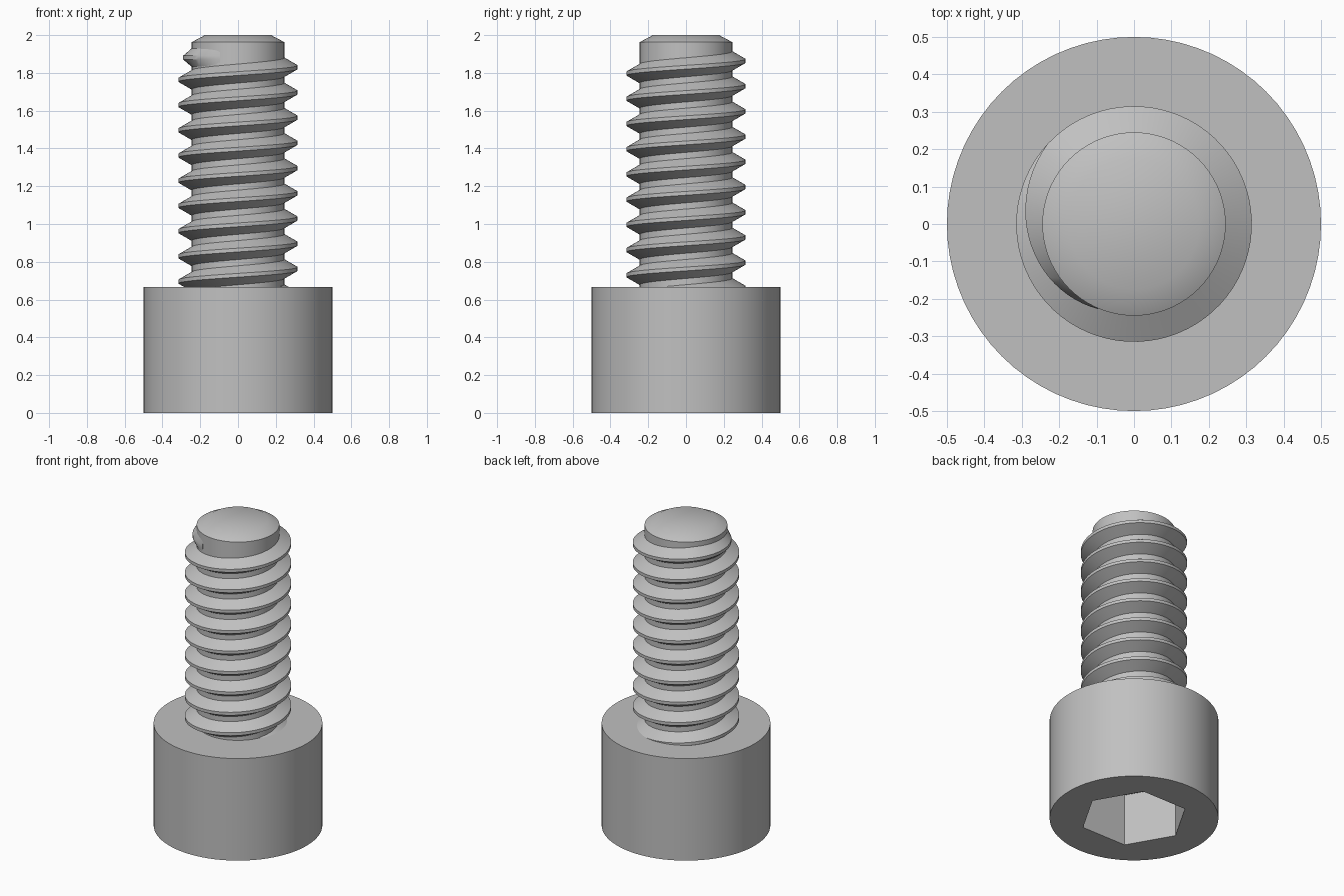
import bpy
import bmesh
from math import radians, degrees, cos, sin, pi

cube = bpy.data.objects.get("Cube")
if cube:
    bpy.data.objects.remove(cube, do_unlink=True)

SEGMENTS = 72
SHANK_R, CREST_R = 0.245, 0.315
HEAD_R, HEAD_TOP = 0.5, 0.667
SOCKET_R, SOCKET_DEPTH = 0.321, 0.34
PITCH = 0.1335

steel = bpy.data.materials.new("steel grey")
steel.use_nodes = True
colour = (0.53, 0.53, 0.53, 1)
steel.diffuse_color = colour
steel.node_tree.nodes["Principled BSDF"].inputs["Base Color"].default_value = colour


def loft(name, sections):
    """Skin a series of closed sections and cap both ends."""
    bm = bmesh.new()
    loops = [[bm.verts.new(p) for p in section] for section in sections]
    for a, b in zip(loops, loops[1:]):
        n = len(a)
        for i in range(n):
            j = (i + 1) % n
            bm.faces.new((a[i], a[j], b[j], b[i]))
    bm.faces.new(loops[0])
    bm.faces.new(loops[-1])
    bmesh.ops.recalc_face_normals(bm, faces=bm.faces)
    mesh = bpy.data.meshes.new(name)
    bm.to_mesh(mesh)
    bm.free()
    mesh.materials.append(steel)
    obj = bpy.data.objects.new(name, mesh)
    bpy.context.collection.objects.link(obj)
    bpy.ops.object.select_all(action="DESELECT")
    obj.select_set(True)
    bpy.context.view_layer.objects.active = obj
    bpy.ops.object.shade_smooth_by_angle(angle=radians(30))
    return obj


def ring(z, radius, hexagon=False):
    points = []
    for i in range(SEGMENTS):
        a = 2 * pi * i / SEGMENTS
        r = radius
        if hexagon:
            r *= cos(pi / 6) / cos(a % (pi / 3) - pi / 6)
        points.append((r * cos(a), r * sin(a), z))
    return points


# Cylindrical head with a hexagonal socket underneath
loft("head", [
    ring(HEAD_TOP, HEAD_R),
    ring(0, HEAD_R),
    ring(0, SOCKET_R, True),
    ring(SOCKET_DEPTH, SOCKET_R, True),
])

# Core of the shank with a chamfered tip
loft("shank", [ring(0.6, SHANK_R), ring(1.963, SHANK_R), ring(2, 0.175)])

# Right-handed thread that runs out into the shank near the tip
RUNOUT_START, RUNOUT_END, STEP = 137, 250, 5
Z_AT_ZERO = 1.83
CREST_HALF, ROOT_HALF = 0.01, 0.052
sections = []
angle = RUNOUT_START - STEP * 680
while angle <= RUNOUT_END:
    z = Z_AT_ZERO + PITCH * min(angle, RUNOUT_START) / 360
    if z > 0.58:
        fade = max(0, (angle - RUNOUT_START) / (RUNOUT_END - RUNOUT_START))
        crest = CREST_R + (SHANK_R - CREST_R) * fade
        root = SHANK_R - 0.003
        profile = [(root, -ROOT_HALF), (crest, -CREST_HALF),
                   (crest, CREST_HALF), (root, ROOT_HALF)]
        a = radians(angle)
        sections.append([(r * cos(a), r * sin(a), z + h) for r, h in profile])
    angle += STEP
loft("thread", sections)
